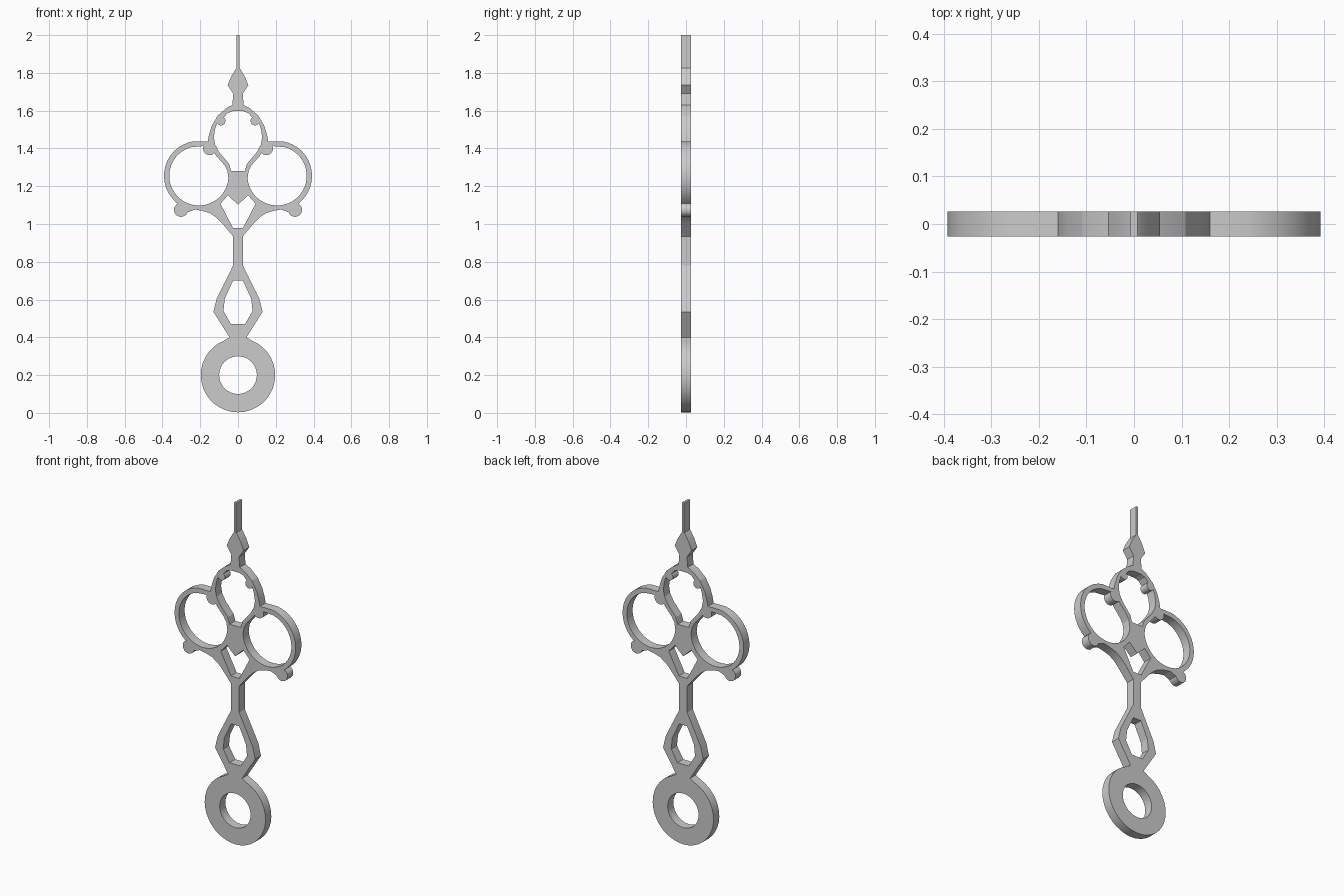
import bpy, bmesh
from math import radians, sin, cos

if "Cube" in bpy.data.objects:
    bpy.data.objects.remove(bpy.data.objects["Cube"])

HALF = 0.0265  # half thickness of the plate


def arc(cx, cz, r, a0, a1, n):
    """Points along an arc, angles in degrees."""
    return [(cx + r * cos(radians(a0 + (a1 - a0) * i / n)),
             cz + r * sin(radians(a0 + (a1 - a0) * i / n))) for i in range(n + 1)]


def flip(pts):
    return [(-x, z) for x, z in reversed(pts)]


def mirrored(half):
    """Close a right-hand half profile with its mirror image."""
    return half + [p for p in flip(half) if abs(p[0]) > 1e-5]


def plate(name, loops):
    """Extruded flat plate; first loop is the outline, the rest are holes."""
    cu = bpy.data.curves.new(name, 'CURVE')
    cu.dimensions = '2D'
    cu.fill_mode = 'BOTH'
    cu.extrude = HALF
    for pts in loops:
        s = cu.splines.new('POLY')
        s.points.add(len(pts) - 1)
        for p, (x, z) in zip(s.points, pts):
            p.co = (x, z, 0, 1)
        s.use_cyclic_u = True
        s.use_smooth = False
    ob = bpy.data.objects.new(name, cu)
    bpy.context.collection.objects.link(ob)
    ob.rotation_euler.x = radians(90)
    bpy.ops.object.select_all(action='DESELECT')
    ob.select_set(True)
    bpy.context.view_layer.objects.active = ob
    bpy.ops.object.convert(target='MESH')
    ob = bpy.context.view_layer.objects.active
    bm = bmesh.new()
    bm.from_mesh(ob.data)
    bmesh.ops.remove_doubles(bm, verts=bm.verts, dist=1e-4)
    bmesh.ops.recalc_face_normals(bm, faces=bm.faces)
    bm.to_mesh(ob.data)
    bm.free()
    bpy.ops.object.shade_smooth_by_angle(angle=radians(18))
    ob.name = name
    return ob


# Outer outline: hub, lower loop, stem, arm, knob, side ring, crown, spear tip
outline = mirrored(
    [(0, 0.003)]
    + arc(0, 0.2, 0.197, -80, 68, 15)
    + [(0.045, 0.40), (0.13, 0.535), (0.113, 0.605), (0.026, 0.78), (0.026, 0.935),
       (0.085, 1.005), (0.115, 1.035), (0.148, 1.057), (0.19, 1.07), (0.228, 1.077)]
    + arc(0.302, 1.075, 0.037, 200, 440, 16)
    + arc(0.207, 1.255, 0.185, -53, 80, 15)
    + [(0.16, 1.437), (0.154, 1.47), (0.139, 1.52), (0.108, 1.573), (0.064, 1.612),
       (0.03, 1.63), (0.025, 1.69), (0.055, 1.735), (0.036, 1.78), (0.012, 1.82),
       (0.007, 1.825), (0.007, 2.0)])

# Hub bore
bore = arc(0, 0.2, 0.1, 0, 348.75, 31)

# Opening of the lower loop
lower_opening = mirrored([(0.037, 0.47), (0.077, 0.54), (0.07, 0.605), (0.026, 0.70)])

# Arrow-shaped opening under the centre block
arrow_opening = mirrored([(0.027, 0.98), (0.093, 1.107), (0.053, 1.152), (0, 1.102)])

# Side ring opening, with an inner knob at the top
ring_opening = (arc(0.207, 1.255, 0.157, 75, -175, 28)
                + [(0.057, 1.285), (0.072, 1.312), (0.117, 1.363)]
                + arc(0.15, 1.4, 0.035, 225, 380, 10)
                + [(0.19, 1.412)])

# Crown opening, with a small knob on each side
crown_opening = mirrored(
    [(0.036, 1.28), (0.047, 1.318), (0.098, 1.378), (0.121, 1.42), (0.128, 1.46),
     (0.121, 1.505)]
    + arc(0.09, 1.546, 0.024, -30, -230, 10)
    + [(0.055, 1.587), (0.028, 1.597)])

plate("clock_hand", [outline, bore, lower_opening, arrow_opening,
                     ring_opening, flip(ring_opening), crown_opening])
